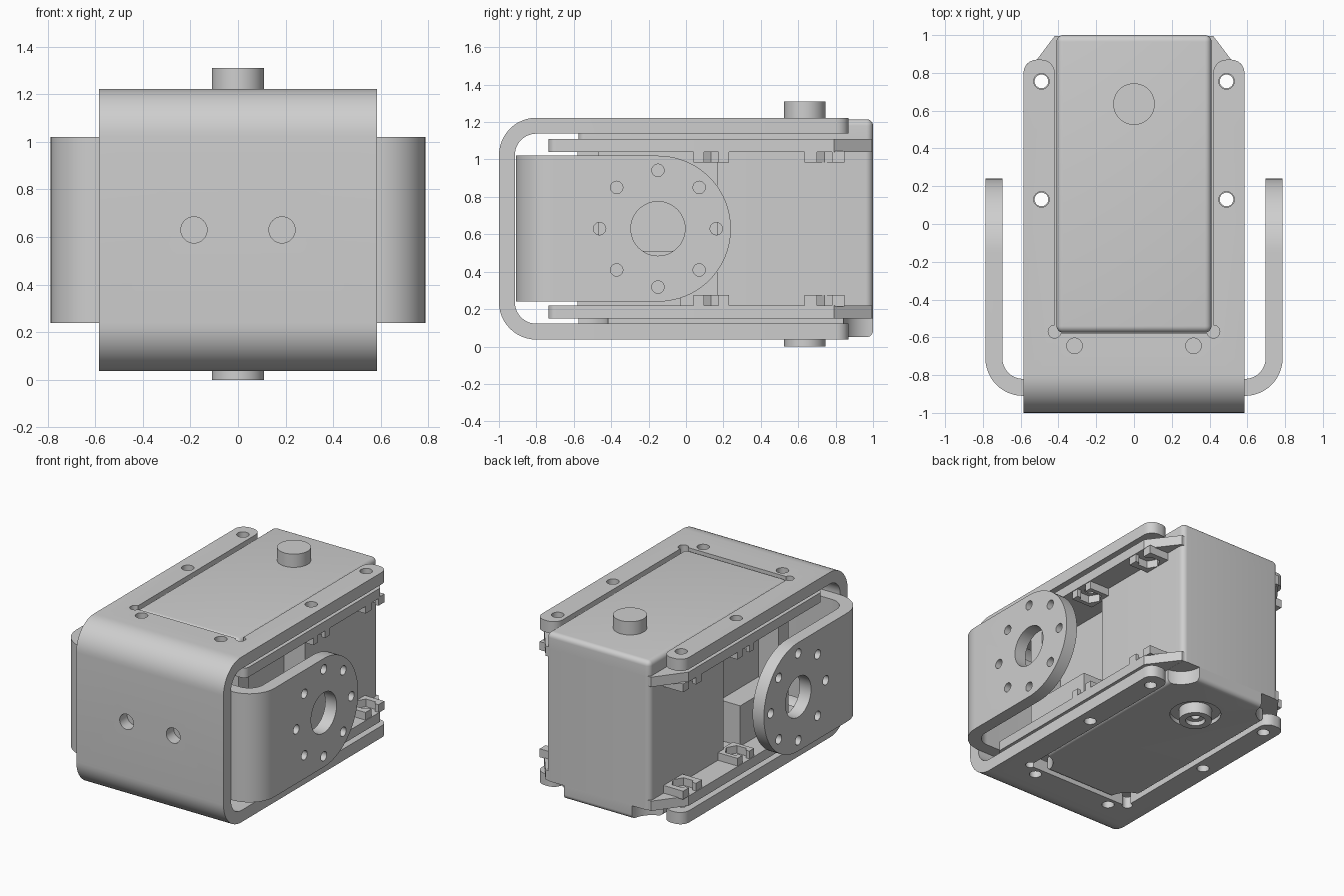
import bpy, bmesh, math
from mathutils import Vector

cube = bpy.data.objects.get("Cube")
if cube:
    bpy.data.objects.remove(cube, do_unlink=True)

grey = bpy.data.materials.new("light_grey")
grey.use_nodes = True
grey.diffuse_color = (0.62, 0.62, 0.62, 1)
grey.node_tree.nodes["Principled BSDF"].inputs["Base Color"].default_value = (0.62, 0.62, 0.62, 1)

MID = 0.63       # height of the centre plane
SHAFT_Y = 0.635  # main shaft position
HORN_Y = -0.15   # side arm hole position


def finish(name, bm):
    bmesh.ops.recalc_face_normals(bm, faces=bm.faces)
    mesh = bpy.data.meshes.new(name)
    bm.to_mesh(mesh)
    bm.free()
    mesh.materials.append(grey)
    obj = bpy.data.objects.new(name, mesh)
    bpy.context.collection.objects.link(obj)
    return obj


def prism(name, pts, lo, hi, axis):
    """Extrude a 2D outline along x (points are y, z) or z (points are x, y)."""
    bm = bmesh.new()
    place = (lambda a, b, c: (c, a, b)) if axis == "x" else (lambda a, b, c: (a, b, c))
    face = bm.faces.new([bm.verts.new(place(a, b, lo)) for a, b in pts])
    top = bmesh.ops.extrude_face_region(bm, geom=[face])["geom"]
    shift = Vector(place(0, 0, hi - lo))
    bmesh.ops.translate(bm, vec=shift, verts=[v for v in top if isinstance(v, bmesh.types.BMVert)])
    return finish(name, bm)


def arc(a, b, r, start, end, n=12):
    angles = [math.radians(start + (end - start) * i / n) for i in range(n + 1)]
    return [(a + r * math.cos(t), b + r * math.sin(t)) for t in angles]


def box(name, x0, x1, y0, y1, z0, z1):
    return prism(name, [(x0, y0), (x1, y0), (x1, y1), (x0, y1)], z0, z1, "z")


def cyl(name, a, b, r, lo, hi, axis="z"):
    return prism(name, arc(a, b, r, 0, 352.5, 47), lo, hi, axis)


def combine(obj, tools, op="DIFFERENCE"):
    """Bake boolean cuts and discard the cutters."""
    for tool in tools:
        mod = obj.modifiers.new("cut", "BOOLEAN")
        mod.operation, mod.object, mod.solver = op, tool, "EXACT"
        tool.hide_render = True
    bpy.context.view_layer.update()
    baked = bpy.data.meshes.new_from_object(obj.evaluated_get(bpy.context.evaluated_depsgraph_get()))
    obj.modifiers.clear()
    obj.data = baked
    for tool in tools:
        bpy.data.objects.remove(tool, do_unlink=True)


def bevel(obj, width, rule, segments=6):
    bm = bmesh.new()
    bm.from_mesh(obj.data)
    edges = [e for e in bm.edges if rule(e.verts[0].co, e.verts[1].co)]
    bmesh.ops.bevel(bm, geom=edges, offset=width, segments=segments, profile=0.5, affect="EDGES")
    bm.to_mesh(obj.data)
    bm.free()


def upright(p, q):
    return abs(p.x - q.x) < 0.001 and abs(p.y - q.y) < 0.001


def channel(front, back, half, thick, radius):
    """Outline of bent sheet metal, open at the back."""
    c, k, r = front + radius, half - radius, radius - thick
    return ([(back, half)] + arc(c, k, radius, 90, 180) + arc(c, -k, radius, 180, 270)
            + [(back, -half), (back, thick - half)]
            + arc(c, -k, r, 270, 180) + arc(c, k, r, 180, 90) + [(back, half - thick)])


# Outer bracket wrapping top, front and bottom
outline = [(y, z + MID) for y, z in channel(-1, 0.87, 0.593, 0.085, 0.2)]
outer = prism("outer_bracket", outline, -0.585, 0.585, "x")
cuts = [box("slot", -0.42, 0.42, -0.58, 1.1, -0.1, 1.4)]
combine(outer, cuts)
bevel(outer, 0.07, lambda p, q: upright(p, q) and p.y > 0.86)
holes = []
for s in (-1, 1):
    holes += [cyl("hole", s * x, y, 0.041, -0.1, 1.4)
              for x, y in ((0.49, 0.755), (0.49, 0.13), (0.315, -0.645))]
    holes.append(cyl("relief", s * 0.42, -0.57, 0.034, -0.1, 1.4))
    front_hole = cyl("front_hole", 0, 0, 0.055, -0.2, 0.2)
    front_hole.rotation_euler.x = math.pi / 2
    front_hole.location = (s * 0.185, -0.96, MID)
    holes.append(front_hole)
combine(outer, holes)

# Side bracket with two rounded arms
outline = [(x, y) for y, x in channel(-0.91, 0.3, 0.787, 0.09, 0.2)]
side = prism("side_bracket", outline, 0.1, 1.2, "z")
stadium = [(-1.1, MID - 0.39)] + arc(HORN_Y, MID, 0.39, -90, 90, 40) + [(-1.1, MID + 0.39)]
combine(side, [prism("arm_shape", stadium, -1, 1, "x")], "INTERSECT")
holes = [cyl("horn_hole", HORN_Y, MID, 0.145, -1, 1, "x")]
for i in range(8):
    t = math.radians(45 * i)
    holes.append(cyl("bolt_hole", HORN_Y + 0.312 * math.cos(t), MID + 0.312 * math.sin(t),
                     0.033, -1, 1, "x"))
combine(side, holes)

# Motor housing: wide rear, recessed waist, narrow nose
rear = box("housing_rear", -0.415, 0.415, 0.165, 1, 0.15, 1.11)
bevel(rear, 0.04, lambda p, q: upright(p, q) and p.y > 0.9)
box("housing_waist", -0.25, 0.25, -0.465, 0.165, 0.22, 1.04)
box("housing_nose", -0.41, 0.41, -0.58, -0.465, 0.15, 1.11)
for s, side_name in ((-1, "right"), (1, "left")):
    box("connector_" + side_name, min(s * 0.2, s * 0.41), max(s * 0.2, s * 0.41),
        -0.465, -0.03, 0.22, 0.51)

# Top cover
cover = box("top_cover", -0.41, 0.41, -0.575, 1, 1.1, 1.215)
bevel(cover, 0.035, lambda p, q: max(p.z, q.z) > 1.2)

# Bottom cover with scooped corners and a ring pocket round the idler
base = box("bottom_cover", -0.41, 0.41, -0.575, 1, 0.05, 0.16)
bevel(base, 0.035, lambda p, q: min(p.z, q.z) < 0.06)
cuts = [cyl("scoop", x, y, 0.16, 0, 0.149) for x in (-0.43, 0.43) for y in (-0.575, 1)]
cuts.append(cyl("ring_pocket", 0, SHAFT_Y, 0.17, 0, 0.08))
combine(base, cuts)

# Shafts
cyl("output_shaft", 0, SHAFT_Y, 0.11, 1.2, 1.31)
idler = cyl("idler_shaft", 0, SHAFT_Y, 0.11, 0, 0.12)
combine(idler, [cyl("idler_bore", 0, SHAFT_Y, 0.065, -0.1, 0.03),
                cyl("idler_screw_hole", 0, SHAFT_Y, 0.03, -0.1, 0.07)])

# Mounting flanges with nut holders on their inner faces
for level, z0, z1, n0, n1 in (("upper", 1.04, 1.11, 0.985, 1.045),
                              ("lower", 0.15, 0.22, 0.215, 0.275)):
    half = [(0.575, -0.735), (0.575, 0.79), (0.42, 0.995)]
    plate = prism(level + "_flange", half + [(-x, y) for x, y in reversed(half)], z0, z1, "z")
    bevel(plate, 0.04, lambda p, q: upright(p, q) and p.y < 0)
    combine(plate, [cyl("hole", s * 0.49, y, 0.036, 0, 1.4) for s in (-1, 1) for y in (0.13, 0.755)])
    for s, side_name in ((-1, "right"), (1, "left")):
        for y, w in ((0.135, 0.095), (0.74, 0.107)):
            holder = box(f"{level}_{side_name}_nut_holder",
                         min(s * 0.4, s * 0.57), max(s * 0.4, s * 0.57), y - w, y + w, n0, n1)
            nut = prism("nut", arc(s * 0.49, y, 0.075, 0, 300, 5), n0 - 0.1, n1 + 0.1, "z")
            gap = box("gap", min(s * 0.49, s * 0.7), max(s * 0.49, s * 0.7),
                      y - 0.04, y + 0.04, n0 - 0.1, n1 + 0.1)
            combine(holder, [nut, gap])

# Smooth the bends and bores, keep the sharp corners
bpy.context.view_layer.update()
bpy.ops.object.select_all(action="DESELECT")
for obj in bpy.context.scene.objects:
    if obj.type == "MESH":
        obj.select_set(True)
        bpy.context.view_layer.objects.active = obj
bpy.ops.object.shade_smooth_by_angle(angle=math.radians(30))
